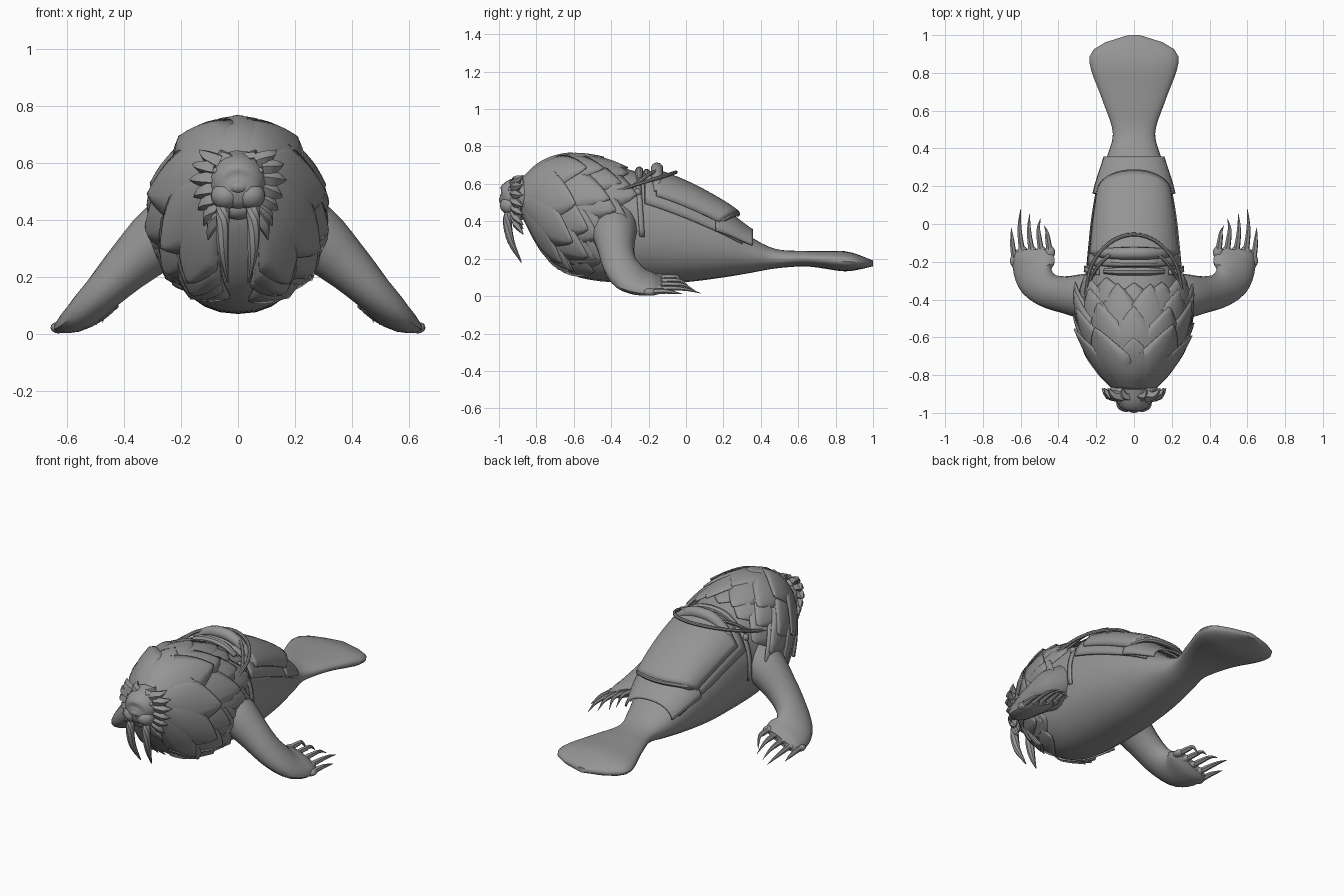
import bpy, math, random
from mathutils import Vector as V

if "Cube" in bpy.data.objects:
    bpy.data.objects.remove(bpy.data.objects["Cube"])

random.seed(4)
hide = bpy.data.materials.new("grey_hide")
hide.diffuse_color = (0.3, 0.3, 0.3, 1)
hide.use_nodes = True
hide.node_tree.nodes["Principled BSDF"].inputs["Base Color"].default_value = hide.diffuse_color


def finish(name, verts, faces, thick=0, angle=40):
    me = bpy.data.meshes.new(name)
    me.from_pydata([tuple(v) for v in verts], [], faces)
    me.materials.append(hide)
    ob = bpy.data.objects.new(name, me)
    bpy.context.collection.objects.link(ob)
    bpy.ops.object.select_all(action='DESELECT')
    ob.select_set(True)
    bpy.context.view_layer.objects.active = ob
    bpy.ops.object.mode_set(mode='EDIT')
    bpy.ops.mesh.select_all(action='SELECT')
    bpy.ops.mesh.normals_make_consistent(inside=False)
    bpy.ops.object.mode_set(mode='OBJECT')
    bpy.ops.object.shade_smooth_by_angle(angle=math.radians(angle))
    if thick:
        m = ob.modifiers.new("thickness", 'SOLIDIFY')
        m.thickness, m.offset = thick, 0
    return ob


def loft(name, rings, angle=40):
    n = len(rings[0])
    verts = [p for r in rings for p in r]
    faces = [(i*n+j, i*n+(j+1) % n, (i+1)*n+(j+1) % n, (i+1)*n+j)
             for i in range(len(rings)-1) for j in range(n)]
    faces += [tuple(range(n))[::-1], tuple(range(len(verts)-n, len(verts)))]
    return finish(name, verts, faces, 0, angle)


def sheet(name, rows, thick, angle=40):
    n = len(rows[0])
    faces = [(i*n+j, i*n+j+1, (i+1)*n+j+1, (i+1)*n+j)
             for i in range(len(rows)-1) for j in range(n-1)]
    return finish(name, [p for r in rows for p in r], faces, thick, angle)


def spline(table, t):
    """Smooth interpolation of rows keyed by their first value."""
    k = 0
    while k < len(table)-2 and t > table[k+1][0]:
        k += 1
    a, b = table[k], table[k+1]
    p, q = table[max(k-1, 0)], table[min(k+2, len(table)-1)]
    h = b[0]-a[0]
    u = min(max((t-a[0])/h, 0), 1)
    out = []
    for i in range(1, len(a)):
        ma = (b[i]-p[i])/(b[0]-p[0])*h
        mb = (q[i]-a[i])/(q[0]-a[0])*h
        out.append((2*u**3-3*u*u+1)*a[i]+(u**3-2*u*u+u)*ma+(3*u*u-2*u**3)*b[i]+(u**3-u*u)*mb)
    return out


def tube(name, pts, radii, sides=8, steps=4):
    """Round tapered tube through the points."""
    table = [(i, *p, r) for i, (p, r) in enumerate(zip(pts, radii))]
    ts = [i/steps for i in range((len(pts)-1)*steps+1)]
    path = [spline(table, t) for t in ts]
    rings = []
    for i, row in enumerate(path):
        c = V(row[:3])
        d = (V(path[min(i+1, len(path)-1)][:3])-V(path[max(i-1, 0)][:3])).normalized()
        a = d.cross(V((0.3, 0.2, 1))).normalized()
        b = d.cross(a)
        rings.append([c+(a*math.cos(w)+b*math.sin(w))*row[3]
                      for w in (math.tau*j/sides for j in range(sides))])
    return loft(name, rings)


def ball(name, c, r):
    rings = [[V((c[0]+r[0]*math.sin(a)*math.cos(w), c[1]-r[1]*math.cos(a),
                 c[2]+r[2]*math.sin(a)*math.sin(w))) for w in (math.tau*j/16 for j in range(16))]
             for a in (0.05+(math.pi-0.1)*i/10 for i in range(11))]
    return loft(name, rings)


# y, bottom, top, half width
BODY = [(-.87, .42, .61, .10), (-.8, .29, .67, .15), (-.7, .17, .71, .205), (-.6, .11, .73, .24),
        (-.5, .085, .72, .257), (-.4, .075, .70, .262), (-.2, .07, .645, .25), (0, .075, .555, .228),
        (.2, .10, .43, .19), (.35, .125, .315, .145), (.48, .148, .252, .112), (.65, .158, .242, .165),
        (.85, .132, .24, .235), (.925, .142, .22, .213), (.98, .154, .198, .11), (1.0, .16, .19, .03)]
MANE = [(-.88, .42, .62, .10), (-.8, .27, .69, .168), (-.7, .155, .735, .23), (-.6, .10, .75, .272),
        (-.5, .085, .742, .296), (-.4, .08, .718, .302), (-.25, .08, .665, .285)]


def surf(table, y, a, off=0.0):
    n = 2 if table is MANE else 2.2
    lo, hi, rx = spline(table, y)
    s, c = math.sin(a), math.cos(a)
    f = lambda v: math.copysign(abs(v)**(2/n), v)
    return V(((rx+off)*f(s), y, (lo+hi)/2+((hi-lo)/2+off)*f(c)))


# Body with tail fluke
loft("body", [[surf(BODY, -.87+1.87*i/50, math.tau*j/28) for j in range(28)] for i in range(51)])


# Mane: long pointed overlapping locks sweeping back and down over the shoulders
def lock(name, a, y0, y1, w, off, drift, flare):
    rows = []
    for i in range(15):
        s = i/14
        y = y0+(y1-y0)*s
        r = sum(spline(MANE, y)[2:])/2*0.7
        half = w*(.45+1.0*s if s < .55 else ((1-s)/.45)**.8)+.001
        mid = a+drift*s**1.6
        rows.append([surf(MANE, y, mid+k*half/r, off*(.3+.7*math.sin(math.pi*min(s*.9, .5)))
                          + flare*s**3-.007*k*k) for k in (-1, -.5, 0, .5, 1)])
    sheet(name, rows, .004, 50)


LAYERS = [(-.80, -.28, 13, .075, .004, .32, .022), (-.85, -.34, 12, .058, .009, .36, .018),
          (-.87, -.42, 11, .05, .013, .36, .02), (-.88, -.56, 9, .042, .018, .28, .022)]
for row, (y0, y1, count, w, off, drift, flare) in enumerate(LAYERS):
    for i in range(count):
        a = -2.45+4.9*(i+.5)/count
        low = max(0, abs(a)-.8)/1.7
        out = abs(math.sin(a))
        end = y1-low*(.27, .26, .2, .1)[row]+random.uniform(-.045, .03)
        lock(f"mane_lock_{row}_{i}", a, y0, end, w*(1-.25*low), off+random.uniform(-.003, .003),
             drift*1.15*math.sin(a), flare*out)

# Head, muzzle and nose
ball("head", (0, -.88, .53), (.128, .08, .10))
tube("muzzle", [(0, -.86, .535), (0, -.92, .525), (0, -.965, .505), (0, -.99, .50)],
     [.11, .10, .074, .035], 16)
ball("nose", (0, -.98, .515), (.035, .02, .022))
ball("chin", (0, -.905, .44), (.06, .05, .04))
ball("brow", (0, -.89, .60), (.10, .045, .032))

for side, tag in ((1, "right"), (-1, "left")):
    m = lambda *pts: [(side*x, y, z) for x, y, z in pts]
    ball("cheek_"+tag, (side*.043, -.945, .485), (.052, .05, .048))
    ball("eye_"+tag, (side*.078, -.942, .572), (.011, .011, .011))
    # Tusks
    tube("tusk_"+tag, m((.05, -.935, .47), (.054, -.955, .40), (.052, -.935, .29), (.036, -.88, .18)),
         [.024, .024, .019, .003])
    # Face ruff tufts and jaw whiskers
    for i, (x, z, dx, dz) in enumerate([(.05, .60, .01, .045), (.09, .60, .045, .045), (.11, .58, .05, .015),
                                        (.115, .545, .055, -.005), (.11, .51, .045, -.03),
                                        (.10, .475, .04, -.04), (.09, .45, .03, -.07),
                                        (.08, .44, .025, -.11), (.065, .44, .03, -.08)]):
        tube(f"face_tuft_{tag}_{i}", m((x-.025, -.91, z), (x+dx*.4, -.905, z+dz*.5), (x+dx, -.87, z+dz)),
             [.034, .024, .002], 5, 2)

    # Front flipper: centre, width vector, half width, half thickness
    arm = [((.14, -.385, .41), (0, -1, 0), .13, .13), ((.26, -.385, .345), (0, -1, 0), .122, .115),
           ((.37, -.375, .25), (.05, -1, 0), .098, .09), ((.455, -.352, .165), (.22, -1, -.15), .094, .072),
           ((.515, -.30, .10), (.65, -.7, -.4), .108, .06), ((.53, -.24, .074), (.88, -.25, -.45), .122, .05),
           ((.532, -.18, .064), (.9, 0, -.42), .122, .042), ((.532, -.135, .062), (.9, 0, -.42), .10, .02)]
    rings = []
    table = [(i, *c, *w, r, t) for i, (c, w, r, t) in enumerate(arm)]
    for i in range(22):
        t = i/3
        q, nx, pv = (spline(table, min(max(t+d, 0), 7)) for d in (0, .1, -.1))
        w = V(q[3:6]).normalized()
        up = (V(nx[:3])-V(pv[:3])).cross(w).normalized()
        ring = [V(q[:3])+w*q[6]*math.cos(k)+up*q[7]*math.sin(k)
                for k in (math.tau*j/16 for j in range(16))]
        rings.append([V((side*p.x, p.y, max(p.z, .003))) for p in ring])
    loft("flipper_"+tag, rings)

    # Claws with knuckles
    for i, (x, z, tx, ty) in enumerate([(.445, .10, .475, -.01), (.49, .08, .495, .03),
                                        (.54, .06, .552, .055), (.59, .038, .60, .08),
                                        (.63, .022, .65, -.02)]):
        base = -.155 if i < 4 else -.2
        ball(f"knuckle_{tag}_{i}", (side*x, base+.005, z), (.027, .035, .02))
        tube(f"claw_{tag}_{i}", m((x, base, z), (x+.012, base+.08, z+.004), (x+.016, (base+.08+ty)/2, z-.002),
             (tx, ty, max(z*.4, .012))), [.018, .014, .009, .001], 6)

    # Side strap, buckle and saddle tie
    sheet("side_strap_"+tag, [[surf(BODY, -.255+k+.02*i/8, side*(.75+.95*i/8), .008) for k in (-.014, .014)]
                              for i in range(9)], .008)
    ball("buckle_"+tag, tuple(surf(BODY, -.26, side*.95, .01)), (.016, .02, .02))
    tube("saddle_tie_"+tag, m((.10, -.14, .675), (.17, -.2, .65), (.225, -.28, .59), (.25, -.36, .55)),
         [.01]*4)


# Saddle layers, fitted over the back
def pad(name, y0, y1, a0, a1, off, rise, thick, round_end=0.0):
    rows = []
    for i in range(17):
        s = i/16
        row = []
        for j in range(17):
            k = j/8-1
            y = y0+(y1-round_end*k*k-y0)*s
            row.append(surf(BODY, y, k*(a0+(a1-a0)*s), off+(.01+rise*s)*(1-k**4)))
        rows.append(row)
    return sheet(name, rows, thick)


pad("saddle_blanket", -.22, .30, 1.15, 1.25, .012, 0, .012)
pad("blanket_tail", .16, .355, 1.25, 1.15, .026, .005, .012)
pad("saddle_seat", -.16, .275, .95, .95, .024, .038, .03, .10)
tube("seat_rim", [surf(BODY, .275-.10*k*k, k*.95, .022+.046*(1-k**4)) for k in (i/5-1 for i in range(11))],
     [.006]+[.015]*9+[.006], 8, 2)

# Raised pommel, its rolls and the handle
tube("pommel", [surf(BODY, -.155, a, o) for a, o in ((-.85, .02), (-.5, .035), (-.2, .05), (0, .053),
                                                    (.2, .05), (.5, .035), (.85, .02))],
     [.018, .028, .033, .034, .033, .028, .018], 10)
for i, y in enumerate((-.21, -.25)):
    tube(f"pommel_roll_{i}", [surf(BODY, y, a, .01) for a in (-.6, -.3, 0, .3, .6)],
         [.014, .022, .022, .022, .014])
tube("handle", [(-.26, -.39, .558), (-.225, -.22, .61), (-.13, -.10, .647), (0, -.055, .662),
                (.13, -.10, .647), (.225, -.22, .61), (.26, -.39, .558)], [.01]*7)
